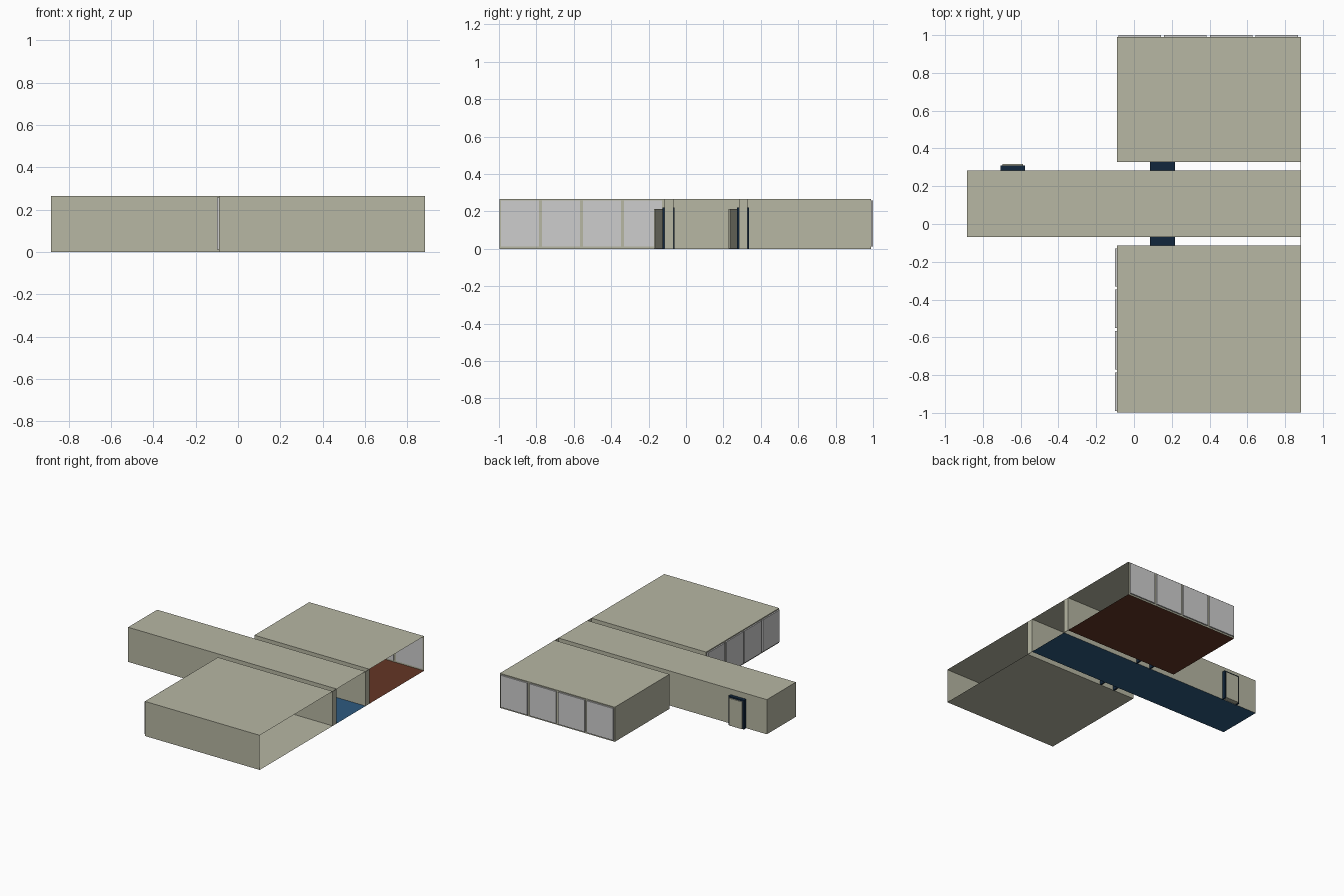
import bpy, bmesh, math
from mathutils import Vector, Matrix

if "Cube" in bpy.data.objects:
    bpy.data.objects.remove(bpy.data.objects["Cube"])


def material(name, rgb):
    m = bpy.data.materials.new(name)
    lin = [(c / 255 / 12.92) if c < 10 else ((c / 255 + 0.055) / 1.055) ** 2.4 for c in rgb]
    m.diffuse_color = (*lin, 1)
    m.use_nodes = True
    m.node_tree.nodes["Principled BSDF"].inputs["Base Color"].default_value = m.diffuse_color
    return m


OLIVE = material("olive plaster", (183, 183, 163))
GREY = material("window grey", (206, 206, 206))
BLUE = material("blue carpet", (46, 90, 127))
RED = material("red brown carpet", (100, 54, 37))
NAVY = material("dark navy frame", (17, 38, 60))
H = 0.265
RIGHT = 0.883


def make(name, bm, *mats):
    me = bpy.data.meshes.new(name)
    bm.to_mesh(me)
    bm.free()
    for m in mats:
        me.materials.append(m)
    ob = bpy.data.objects.new(name, me)
    bpy.context.collection.objects.link(ob)
    return ob


def cube_bm(lo, hi):
    bm = bmesh.new()
    bmesh.ops.create_cube(bm, size=1)
    lo, hi = Vector(lo), Vector(hi)
    for v in bm.verts:
        v.co = Vector([(lo[i] + hi[i]) / 2 + v.co[i] * (hi[i] - lo[i]) for i in range(3)])
    return bm


def box(name, lo, hi, mat):
    return make(name, cube_bm(lo, hi), mat)


def room(name, x0, y0, y1, floor):
    # thin-walled shell, open on the right, with its own floor colour
    bm = cube_bm((x0, y0, 0), (RIGHT, y1, H))
    bm.normal_update()
    for f in list(bm.faces):
        if f.normal.x > 0.9:
            bm.faces.remove(f)
        elif f.normal.z < -0.9:
            f.material_index = 1
    return make(name, bm, OLIVE, floor)


room("front_room", -0.09, -0.998, -0.115, OLIVE)
room("corridor", -0.883, -0.068, 0.283, BLUE)
room("back_room", -0.09, 0.328, 0.99, RED)

# end strips closing the gaps between rooms
for name, y0, y1 in (("front_gap_strip", -0.115, -0.068), ("back_gap_strip", 0.283, 0.328)):
    box(name, (RIGHT - 0.002, y0, 0), (RIGHT, y1, H), OLIVE)

# four window panes on each glazed wall
for i in range(4):
    y = -0.99 + i * 0.2195
    box(f"front_room_window_{i + 1}", (-0.1, y, 0.012), (-0.088, y + 0.203, 0.257), GREY)
    x = -0.083 + i * 0.2425
    box(f"back_room_window_{i + 1}", (x, 0.988, 0.012), (x + 0.225, 1.0, 0.257), GREY)


def door_frame(name, x, y0, y1):
    # two jambs and a lintel
    w, t, top = 0.066, 0.011, 0.222
    for side, s in (("left", -1), ("right", 1)):
        a, b = sorted((x + s * w, x + s * (w - t)))
        box(f"{name}_{side}_jamb", (a, y0, 0), (b, y1, top), NAVY)
    box(f"{name}_lintel", (x - w, y0, top - t), (x + w, y1, top), NAVY)


def door_leaf(name, x, y, angle):
    # hinged leaf standing ajar towards the front
    bm = cube_bm((0, -0.004, 0.002), (0.11, 0.004, 0.212))
    bm.transform(Matrix.Translation((x - 0.055, y, 0)) @ Matrix.Rotation(-angle, 4, 'Z'))
    make(name, bm, OLIVE)


# connecting doorways between rooms
for name, y0, y1 in (("front_doorway", -0.125, -0.062), ("back_doorway", 0.272, 0.336)):
    door_frame(name, 0.15, y0, y1)
    door_leaf(name + "_leaf", 0.15, y0, math.radians(22))

# outside door in the corridor wall
door_frame("outside_door", -0.642, 0.272, 0.31)
box("outside_door_leaf", (-0.697, 0.284, 0.002), (-0.587, 0.318, 0.211), OLIVE)
